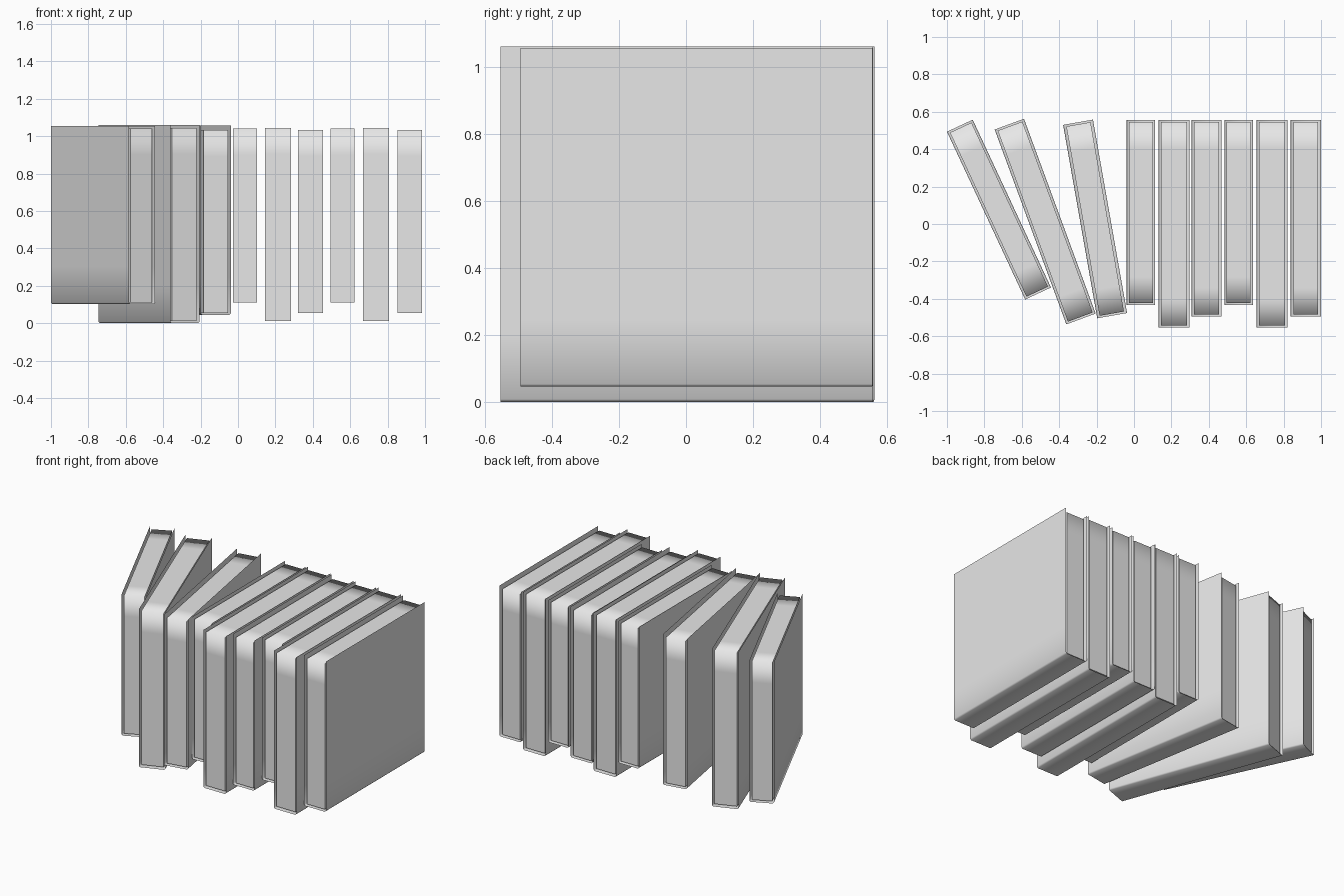
import bpy
import bmesh
from math import radians
from mathutils import Matrix

cube = bpy.data.objects.get("Cube")
if cube:
    bpy.data.objects.remove(cube, do_unlink=True)

GREY = (0.8, 0.8, 0.8, 1.0)
grey = bpy.data.materials.new("plain_grey")
grey.use_nodes = True
grey.diffuse_color = GREY
grey.node_tree.nodes["Principled BSDF"].inputs["Base Color"].default_value = GREY


def finish(bm, name, x, y, turn):
    bm.transform(Matrix.Translation((x, y, 0)) @ Matrix.Rotation(radians(turn), 4, "Z"))
    mesh = bpy.data.meshes.new(name)
    bm.to_mesh(mesh)
    bm.free()
    mesh.materials.append(grey)
    obj = bpy.data.objects.new(name, mesh)
    bpy.context.collection.objects.link(obj)


def add_cover(name, width, length, bottom, top, place):
    """Thin folded sheet: two boards joined by a spine underneath."""
    w, c = width / 2, 0.008
    half = [(w, top), (w, bottom + 0.2), (w, bottom + c), (w - c, bottom)]
    profile = half + [(-x, z) for x, z in reversed(half)]
    bm = bmesh.new()
    rows = [[bm.verts.new((x, y, z)) for x, z in profile]
            for y in (-length / 2, length / 2)]
    for i in range(len(profile) - 1):
        face = bm.faces.new((rows[0][i], rows[0][i + 1], rows[1][i + 1], rows[1][i]))
        face.smooth = True
    bmesh.ops.reverse_faces(bm, faces=bm.faces[:])
    # make the boards face outwards
    if bm.faces[:][0].normal.x < 0:
        bmesh.ops.reverse_faces(bm, faces=bm.faces[:])
    finish(bm, name, *place)


def add_pages(name, width, length, bottom, top, place):
    """Page block, softly shaded along its upper end edges."""
    w, h, loop = width / 2, length / 2, 0.14
    half = [(h, bottom), (h, top - loop), (h, top), (h - loop, top)]
    profile = half + [(-y, z) for y, z in reversed(half)]
    bm = bmesh.new()
    cap = bm.faces.new([bm.verts.new((-w, y, z)) for y, z in profile])
    ext = bmesh.ops.extrude_face_region(bm, geom=[cap], use_keep_orig=True)
    moved = [v for v in ext["geom"] if isinstance(v, bmesh.types.BMVert)]
    bmesh.ops.translate(bm, vec=(width, 0, 0), verts=moved)
    bmesh.ops.recalc_face_normals(bm, faces=bm.faces[:])
    for face in bm.faces:
        face.smooth = abs(face.normal.x) < 0.5 and face.normal.z > -0.5
    for edge in bm.edges:
        edge.smooth = all(f.smooth for f in edge.link_faces)
    finish(bm, name, *place)


# size: cover width, length, bottom, top, then page width, bottom, top
SIZES = {
    "short": (0.152, 0.99, 0.102, 1.055, 0.127, 0.112, 1.04),
    "tall": (0.167, 1.11, 0.0, 1.06, 0.141, 0.013, 1.045),
    "medium": (0.162, 1.05, 0.045, 1.056, 0.132, 0.055, 1.033),
}
BACK = 0.556

# three leaning books, then six standing square with their backs in line
books = [("short", -0.722, 0.077, 25), ("tall", -0.475, 0.013, 20.2),
         ("medium", -0.208, 0.027, 10)]
row = [("short", 0.037), ("tall", 0.214), ("medium", 0.388),
       ("short", 0.559), ("tall", 0.738), ("medium", 0.918)]
books += [(size, x, BACK - SIZES[size][1] / 2, 0) for size, x in row]

for number, (size, *place) in enumerate(books, 1):
    w, length, low, high, page_w, page_low, page_high = SIZES[size]
    add_cover(f"{size}_book_cover_{number}", w, length, low, high, place)
    add_pages(f"{size}_book_pages_{number}", page_w, length - 0.022,
              page_low, page_high, place)
